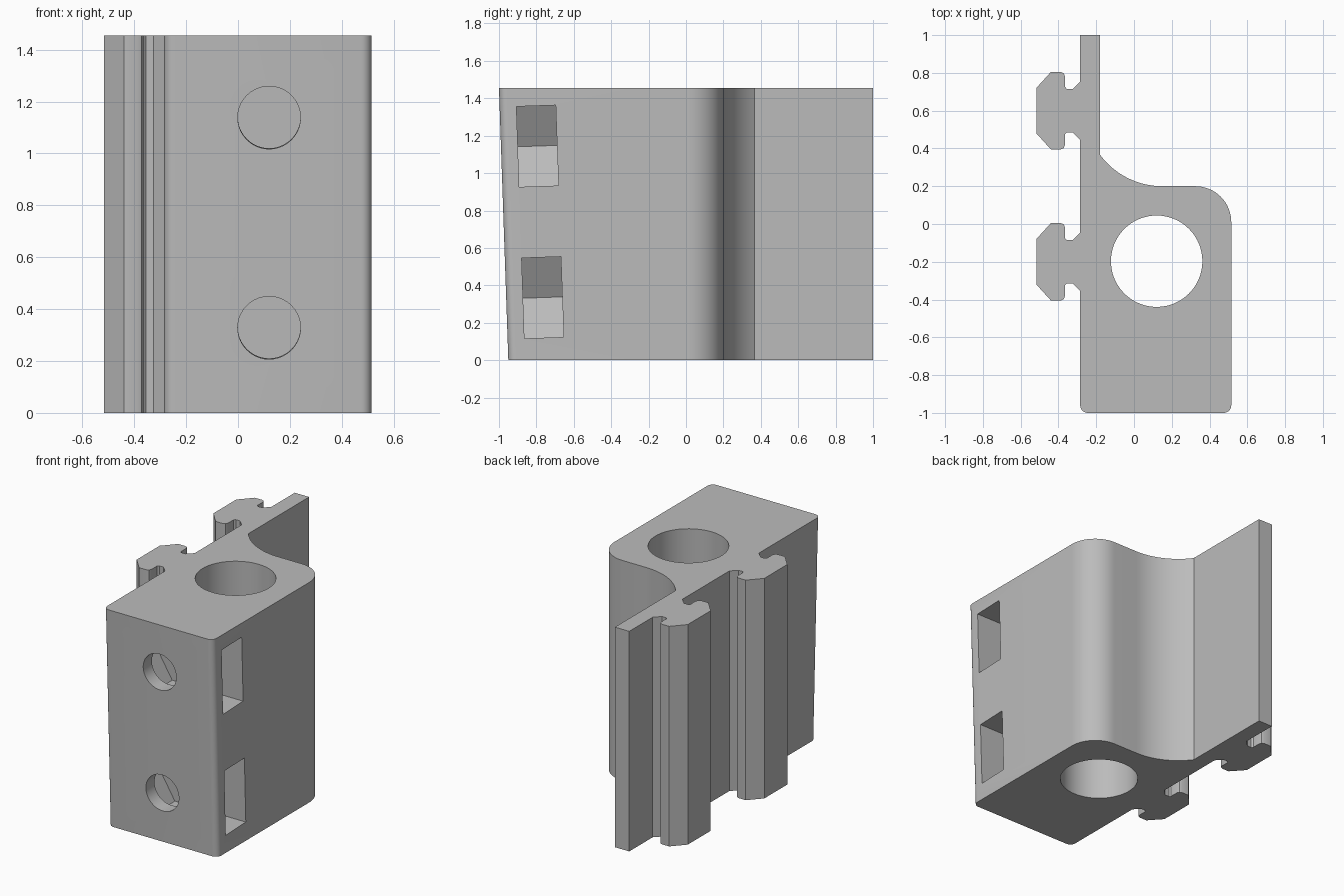
import bpy
import bmesh
from math import pi, sin, cos, sqrt, atan2, asin, radians
from mathutils import Matrix, Vector

if "Cube" in bpy.data.objects:
    bpy.data.objects.remove(bpy.data.objects["Cube"])

HEIGHT = 1.455
SLANT = 0.05                      # front face leans back this much at the base
TILT = atan2(SLANT, HEIGHT)

gray = bpy.data.materials.new("plain gray")
gray.use_nodes = True
gray.diffuse_color = (0.5, 0.5, 0.5, 1)
gray.node_tree.nodes["Principled BSDF"].inputs["Base Color"].default_value = (0.5, 0.5, 0.5, 1)


def arc(cx, cy, r, start, end, steps):
    """Points on an arc, angles in radians."""
    angles = [start + (end - start) * i / steps for i in range(steps + 1)]
    return [(cx + r * cos(a), cy + r * sin(a)) for a in angles]


def add_object(name, bm):
    bmesh.ops.recalc_face_normals(bm, faces=bm.faces)
    mesh = bpy.data.meshes.new(name)
    bm.to_mesh(mesh)
    bm.free()
    mesh.materials.append(gray)
    obj = bpy.data.objects.new(name, mesh)
    bpy.context.collection.objects.link(obj)
    return obj


def prism(name, sides, radius, depth, matrix):
    bm = bmesh.new()
    bmesh.ops.create_cone(bm, cap_ends=True, segments=sides, radius1=radius,
                          radius2=radius, depth=depth, matrix=matrix)
    return add_object(name, bm)


def rail(cy):
    """Hooked rail outline on the left of the plate, from high y to low y."""
    half = [(-0.285, 0.155), (-0.325, 0.115), (-0.355, 0.115), (-0.365, 0.125),
            (-0.365, 0.18), (-0.372, 0.198), (-0.388, 0.205), (-0.44, 0.205),
            (-0.517, 0.12)]
    return ([(x, cy + y) for x, y in half] +
            [(x, cy - y) for x, y in reversed(half)])


# Bracket outline: front corners, rounded shoulder, concave fillet, plate, rails
R = 0.04
FILLET = 0.41
fillet_end = -pi / 2 - asin(0.33 / FILLET)
outline = arc(-0.285 + R, -1 + R, R, pi, 1.5 * pi, 6)
outline += arc(0.515 - R, -1 + R, R, 1.5 * pi, 2 * pi, 6)
outline += arc(0.325, 0.01, 0.19, 0, pi / 2, 16)
outline += arc(0.15, 0.2 + FILLET, FILLET, -pi / 2, fillet_end, 16)
outline += [(-0.18, 1), (-0.285, 1)]
outline += rail(0.6) + rail(-0.2)

bm = bmesh.new()
base = bm.faces.new([bm.verts.new((x, y, 0)) for x, y in outline])
top = bmesh.ops.extrude_face_region(bm, geom=[base])["geom"]
bmesh.ops.translate(bm, vec=(0, 0, HEIGHT),
                    verts=[v for v in top if isinstance(v, bmesh.types.BMVert)])
for v in bm.verts:
    if v.co.y < -0.9 and v.co.z < 0.1:
        v.co.y += SLANT
bracket = add_object("bracket", bm)

# Cutters: pole bore, then screw holes with hexagonal nut slots open to the side
cutters = [prism("bore_cutter", 64, 0.242, 4, Matrix.Translation((0.12, -0.197, 0.7)))]
lean = Matrix.Rotation(TILT, 4, 'X')
along_y = Matrix.Rotation(pi / 2, 4, 'X')
NUT = 0.215                       # half the width across flats
for z in (0.328, 1.138):
    face_y = -1 + SLANT * (1 - z / HEIGHT)
    frame = Matrix.Translation((0.12, face_y, z)) @ lean
    cutters.append(prism("screw_hole_cutter", 40, 0.121, 0.5,
                         frame @ Matrix.Translation((0, 0.05, 0)) @ along_y))
    # Pointed blind end and straight sides running out of the side face
    point = 2 * NUT / sqrt(3)
    shape = [(-point, 0), (-point / 2, -NUT), (0.6, -NUT), (0.6, NUT), (-point / 2, NUT)]
    bm = bmesh.new()
    face = bm.faces.new([bm.verts.new(frame @ Vector((x, 0.09, h))) for x, h in shape])
    grown = bmesh.ops.extrude_face_region(bm, geom=[face])["geom"]
    bmesh.ops.translate(bm, vec=frame.to_3x3() @ Vector((0, 0.21, 0)),
                        verts=[v for v in grown if isinstance(v, bmesh.types.BMVert)])
    cutters.append(add_object("nut_slot_cutter", bm))

bpy.ops.object.select_all(action='DESELECT')
bpy.context.view_layer.objects.active = bracket
bracket.select_set(True)
for cutter in cutters:
    mod = bracket.modifiers.new("cut", 'BOOLEAN')
    mod.operation = 'DIFFERENCE'
    mod.solver = 'EXACT'
    mod.object = cutter
    bpy.ops.object.modifier_apply(modifier=mod.name)
    bpy.data.objects.remove(cutter)

bpy.ops.object.shade_smooth_by_angle(angle=radians(30))
